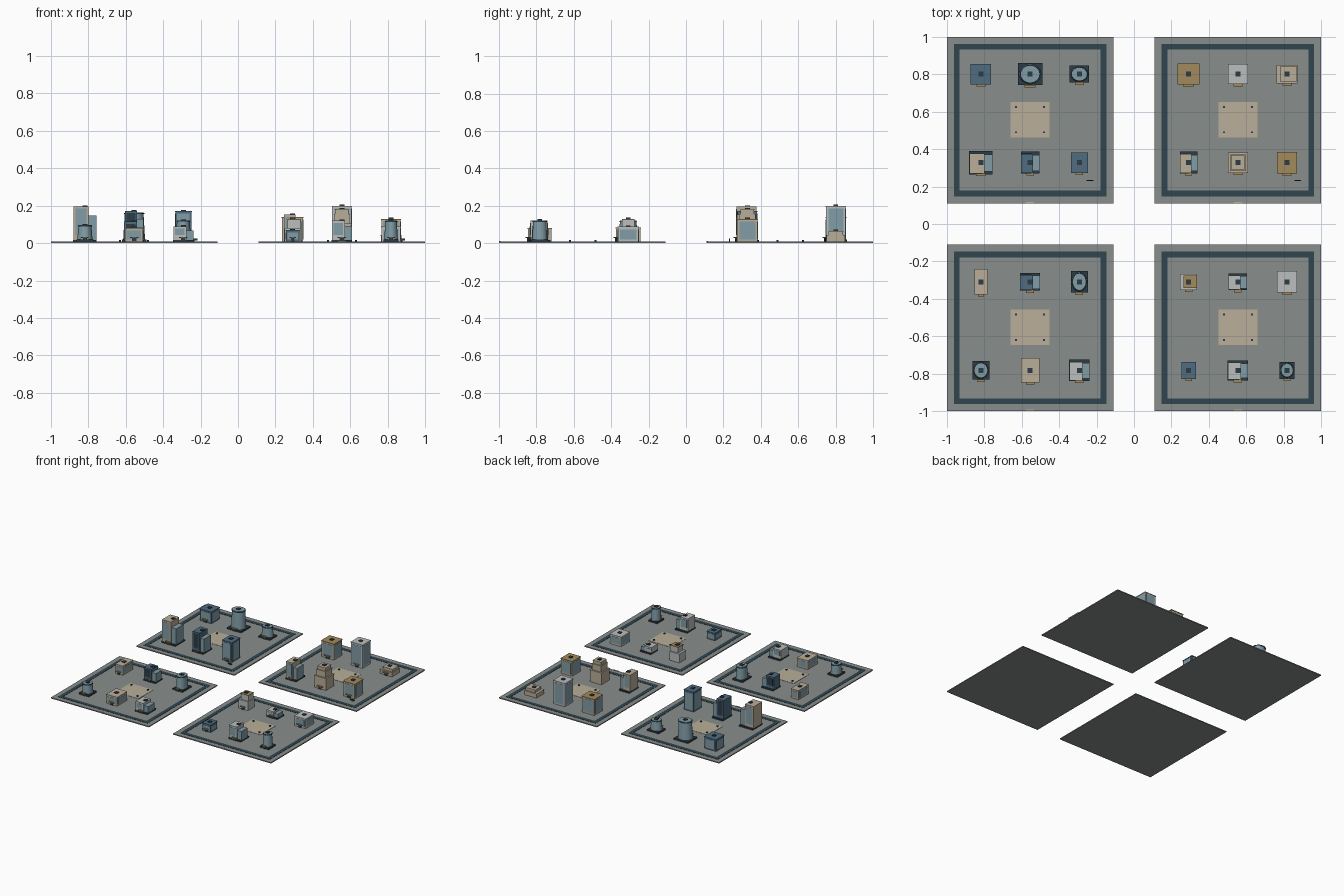
import bpy, bmesh, math
from mathutils import Matrix

if "Cube" in bpy.data.objects:
    bpy.data.objects.remove(bpy.data.objects["Cube"])

COL = {
    "ground": (0.25, 0.27, 0.26), "road": (0.03, 0.06, 0.08), "plaza": (0.49, 0.43, 0.32),
    "dark": (0.025, 0.045, 0.06), "blue": (0.08, 0.15, 0.22), "tan": (0.49, 0.42, 0.32),
    "white": (0.50, 0.52, 0.51), "gold": (0.36, 0.26, 0.11), "glass": (0.22, 0.34, 0.39),
}
MAT = {}
for n, c in COL.items():
    MAT[n] = bpy.data.materials.new(n)
    MAT[n].diffuse_color = (*c, 1)


def finish(name, bm, mat):
    me = bpy.data.meshes.new(name)
    bm.to_mesh(me)
    bm.free()
    me.materials.append(MAT[mat])
    ob = bpy.data.objects.new(name, me)
    bpy.context.collection.objects.link(ob)
    return ob


def add_box(bm, x, y, z0, z1, w, d):
    m = Matrix.Translation((x, y, (z0 + z1) / 2)) @ Matrix.Diagonal((w, d, z1 - z0, 1))
    bmesh.ops.create_cube(bm, size=1, matrix=m)


def box(name, mat, *boxes):
    bm = bmesh.new()
    for b in boxes:
        add_box(bm, *b)
    return finish(name, bm, mat)


def drum(name, mat, x, y, z0, z1, w, d, top=1.0):
    # tapered elliptical drum with smooth sides
    bm = bmesh.new()
    m = Matrix.Translation((x, y, (z0 + z1) / 2)) @ Matrix.Diagonal((w, d, z1 - z0, 1))
    bmesh.ops.create_cone(bm, cap_ends=True, segments=24, radius1=0.5, radius2=0.5 * top,
                          depth=1, matrix=m)
    for f in bm.faces:
        f.smooth = len(f.verts) == 4
    for e in bm.edges:
        e.smooth = all(f.smooth for f in e.link_faces)
    return finish(name, bm, mat)


G = 0.008  # ground top


def panels(name, x, y, z0, z1, w, d):
    # one slightly proud window panel per side
    p = 0.003
    box(name, "glass", (x, y, z0, z1, w * 0.78, d + p), (x, y, z0, z1, w + p, d * 0.78))


def entrance(x, y, w, d):
    f = y - d / 2
    box("entrance_canopy", "gold", (x, f - 0.005, G + 0.020, G + 0.025, w * 0.45, 0.014))
    box("door", "dark", (x, f - 0.001, G, G + 0.020, w * 0.25, 0.006))


def vent(x, y, z):
    box("roof_vent", "dark", (x, y, z, z + 0.006, 0.026, 0.026))


def block_tower(x, y, w, d, h, c):
    box("tower_body", "tan" if c == "gold" else c, (x, y, G, h - 0.006, w * 0.96, d * 0.96))
    panels("tower_windows", x, y, G + 0.012, h - 0.014, w * 0.96, d * 0.96)
    box("tower_roof", c, (x, y, h - 0.006, h, w, d))
    entrance(x, y, w, d)
    vent(x, y, h)


def round_tower(x, y, w, d, h, c):
    box("round_tower_plinth", "dark", (x, y, G, G + 0.012, w, d))
    drum("round_tower_body", "glass", x, y, G + 0.012, h - 0.008, w * 0.9, d * 0.9, 0.86)
    drum("round_tower_rim", "dark", x, y, h - 0.008, h - 0.003, w * 0.84, d * 0.84)
    drum("round_tower_roof", "glass", x, y, h - 0.003, h, w * 0.76, d * 0.76)
    entrance(x, y, w, d)
    vent(x, y, h)


def wing_tower(x, y, w, d, h, c):
    box("wing_tower_plinth", "dark", (x, y, G, G + 0.010, w, d))
    mw, md = w * 0.64, d * 0.86
    mx, my = x - w * 0.17, y - d * 0.04
    box("main_tower", c, (mx, my, G + 0.01, h, mw, md))
    box("main_tower_windows", "glass" if c != "blue" else "dark",
        (mx, my, G + 0.035, h - 0.012, mw * 0.72, md + 0.003))
    wh = G + (h - G) * 0.74
    box("side_wing", "glass", (x + w * 0.27, y - d * 0.02, G + 0.01, wh, w * 0.44, d * 0.74))
    entrance(x, my, w * 0.9, md + 0.004)
    vent(x, y, h)


def stepped_tower(x, y, w, d, h, c, tiers, roof, shift):
    cuts = {2: [0, 0.6, 1], 3: [0, 0.56, 0.85, 1]}[tiers]
    z = [G + (h - G) * t for t in cuts]
    for i in range(tiers):
        s = (1, 0.8, 0.68)[i]
        cx = x + shift * i
        box("tier_%d" % (i + 1), c, (cx, y, z[i], z[i + 1] - 0.005, w * s * 0.97, d * s * 0.97))
        box("tier_roof_%d" % (i + 1), roof if i == tiers - 1 else c,
            (cx, y, z[i + 1] - 0.005, z[i + 1], w * s, d * s))
    entrance(x, y, w, d)
    vent(x, y, h)


B, R, W, S = block_tower, round_tower, wing_tower, stepped_tower
# each district: back row left to right, then front row (type, width, depth, height, colour)
DISTRICTS = {
    (-1, 1): [(B, .11, .11, .105, "blue"), (R, .13, .118, .165, "glass"), (R, .105, .09, .10, "glass"),
              (W, .125, .125, .196, "tan"), (W, .10, .118, .172, "blue"), (B, .09, .11, .172, "blue")],
    (1, 1): [(B, .118, .112, .14, "gold"), (B, .108, .108, .20, "white"),
             (S, .113, .10, .066, "tan", 2, "tan", .008),
             (W, .095, .118, .152, "tan"), (S, .108, .11, .182, "tan", 3, "tan", 0),
             (B, .106, .114, .13, "gold")],
    (-1, -1): [(B, .07, .135, .085, "tan"), (W, .108, .095, .115, "blue"), (R, .09, .115, .12, "glass"),
               (R, .09, .10, .097, "glass"), (B, .10, .13, .082, "tan"), (W, .11, .115, .09, "white")],
    (1, -1): [(S, .09, .085, .13, "white", 2, "gold", .008), (W, .10, .09, .062, "white"),
              (B, .105, .115, .088, "white"),
              (B, .076, .09, .07, "blue"), (W, .11, .107, .12, "white"), (R, .08, .09, .122, "glass")],
}

for (sx, sy), buildings in DISTRICTS.items():
    cx, cy = 0.555 * sx, 0.555 * sy
    # ground tile
    box("ground_tile", "ground", (cx, cy, 0, G, 0.89, 0.89))
    # ring road
    r, t = 0.392, 0.030
    box("ring_road", "road", *[(cx, cy + s * r, G - 0.004, G + 0.002, 2 * r + t, t) for s in (-1, 1)],
        *[(cx + s * r, cy, G - 0.004, G + 0.002, t, 2 * r - t) for s in (-1, 1)])
    # plaza with corner bollards
    box("plaza", "plaza", (cx, cy + 0.003, G - 0.004, G + 0.002, 0.208, 0.19))
    box("plaza_bollards", "dark", *[(cx + i * 0.075, cy + 0.003 + j * 0.068, G, 0.018, 0.010, 0.010)
                                    for i in (-1, 1) for j in (-1, 1)])
    # entry marker on the front edge
    box("entry_marker", "plaza", (cx, cy - 0.441, G, G + 0.003, 0.042, 0.008))
    # small notice board near the front right corner
    if sy > 0:
        box("notice_board", "dark", (cx + 0.32, cy - 0.322, G + 0.006, G + 0.016, 0.036, 0.004),
            (cx + 0.32, cy - 0.322, G, G + 0.006, 0.006, 0.004))
    # buildings
    for i, (build, w, d, h, c, *extra) in enumerate(buildings):
        x = cx + (i % 3 - 1) * 0.263
        y = cy + (0.246 if i < 3 else -0.227)
        build(x, y, w, d, h, c, *extra)

for m in bpy.data.materials:
    if m.users and not m.is_grease_pencil:
        m.use_nodes = True
        m.node_tree.nodes["Principled BSDF"].inputs["Base Color"].default_value = m.diffuse_color
